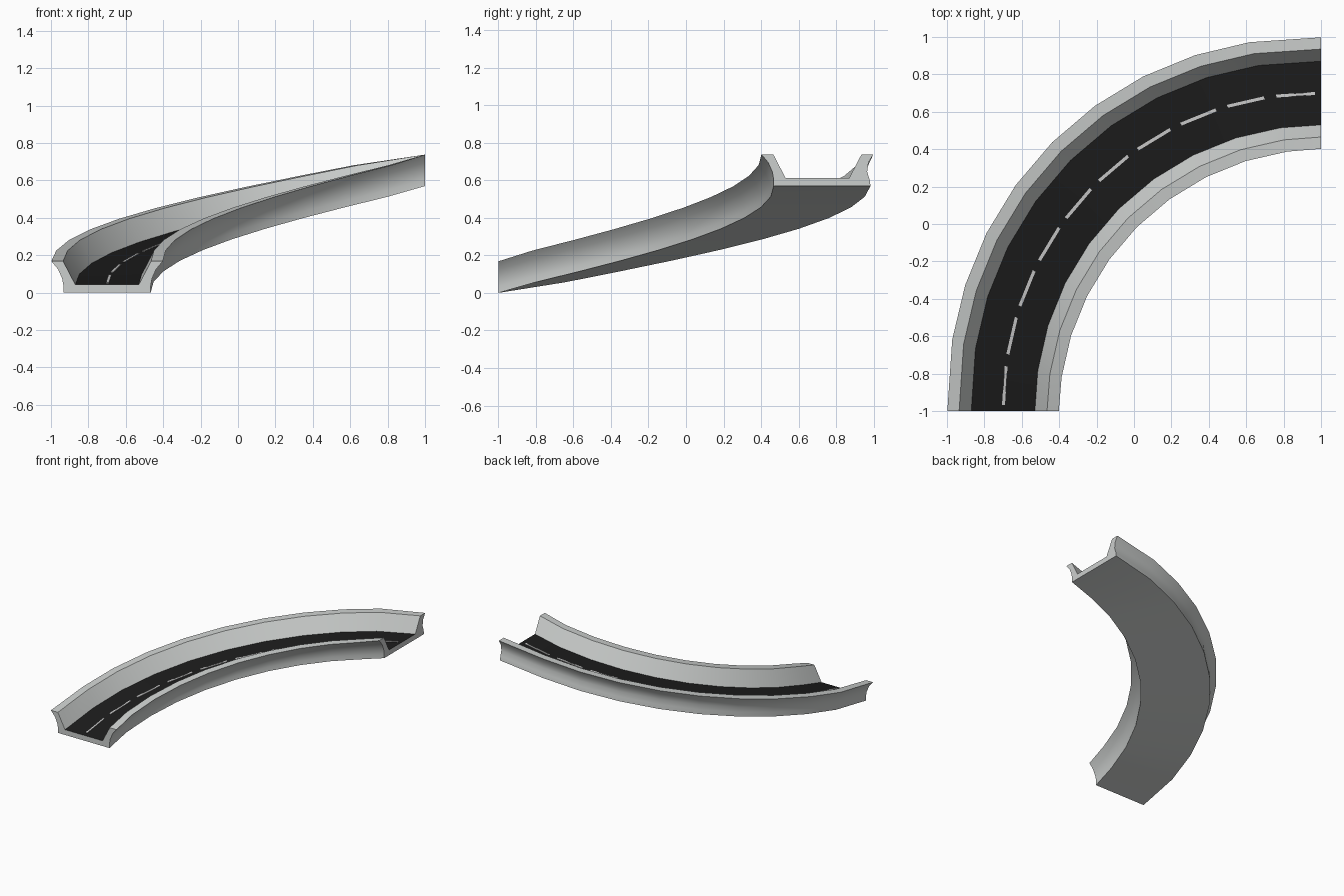
import bpy, bmesh, math

if "Cube" in bpy.data.objects:
    bpy.data.objects.remove(bpy.data.objects["Cube"])

SEGS = 10          # straight pieces around the quarter turn
RISE = 0.57        # climb from start to end
MID_R = 1.70       # centre line radius around (1, -1)


def material(name, rgb):
    m = bpy.data.materials.new(name)
    m.diffuse_color = (*rgb, 1)
    m.use_nodes = True
    m.node_tree.nodes["Principled BSDF"].inputs["Base Color"].default_value = m.diffuse_color
    return m


concrete = material("light_concrete", (0.60, 0.62, 0.61))
asphalt = material("black_asphalt", (0.012, 0.012, 0.012))
paint = material("lane_paint", (0.62, 0.62, 0.62))


def ring_point(i, off, z, flare=0.0):
    """Point on ring i: off = distance from the centre line, z = height above the base."""
    t = i / SEGS
    r = MID_R + off + flare * t
    if 0 < i < SEGS:
        # outer edge bows out slightly mid-turn, and its rings sit closer together
        step = 8.95 - 1.5 * off
        ang = math.radians(45 + step * (i - SEGS / 2))
        bow = math.sin(math.pi * t)
        r += (0.012 + 0.075 * off) * bow
    else:
        ang = math.radians(90 * t)
    return (1 - r * math.cos(ang), -1 + r * math.sin(ang), z + RISE * t)


def path_point(s, off, z):
    """Point at a fractional ring position, on the straight piece between rings."""
    i = min(int(s), SEGS - 1)
    f = s - i
    a, b = ring_point(i, off, z), ring_point(i + 1, off, z)
    return tuple(p + (q - p) * f for p, q in zip(a, b))


def finish(bm, name, mats):
    bmesh.ops.recalc_face_normals(bm, faces=bm.faces)
    me = bpy.data.meshes.new(name)
    bm.to_mesh(me)
    bm.free()
    for m in mats:
        me.materials.append(m)
    ob = bpy.data.objects.new(name, me)
    bpy.context.collection.objects.link(ob)
    return ob


# Half of the barrier cross-section from floor edge to base: offset, height, outer flare
half = [(0.170, 0.043, 0), (0.235, 0.168, 0), (0.298, 0.168, 0),
        (0.262, 0.125, 0.01), (0.240, 0.075, 0.025), (0.233, 0.035, 0.045), (0.233, 0.0, 0.05)]
profile = half + [(-o, z, 0) for o, z, _ in reversed(half)]

# Ramp: deck and both barriers, with the driving surface in asphalt
bm = bmesh.new()
rings = [[bm.verts.new(ring_point(i, *p)) for p in profile] for i in range(SEGS + 1)]
n = len(profile)
for a, b in zip(rings, rings[1:]):
    for k in range(n):
        f = bm.faces.new((a[k], a[(k + 1) % n], b[(k + 1) % n], b[k]))
        f.material_index = 1 if k == n - 1 else 0
bm.faces.new(rings[0])
bm.faces.new(rings[-1])
ramp = finish(bm, "curved_ramp", [concrete, asphalt])
bpy.context.view_layer.objects.active = ramp
ramp.select_set(True)
bpy.ops.object.shade_smooth_by_angle(angle=math.radians(32))
ramp.select_set(False)

# Lane dashes: one thin plate on each straight piece
bm = bmesh.new()
for i in range(SEGS):
    s0, s1 = i + 0.12, i + 0.88
    corners = [(s0, -0.008), (s1, -0.008), (s1, 0.008), (s0, 0.008)]
    low = [bm.verts.new(path_point(s, o, 0.043)) for s, o in corners]
    top = [bm.verts.new(path_point(s, o, 0.047)) for s, o in corners]
    bm.faces.new(top)
    bm.faces.new(low)
    for k in range(4):
        j = (k + 1) % 4
        bm.faces.new((low[k], low[j], top[j], top[k]))
finish(bm, "lane_dashes", [paint])
